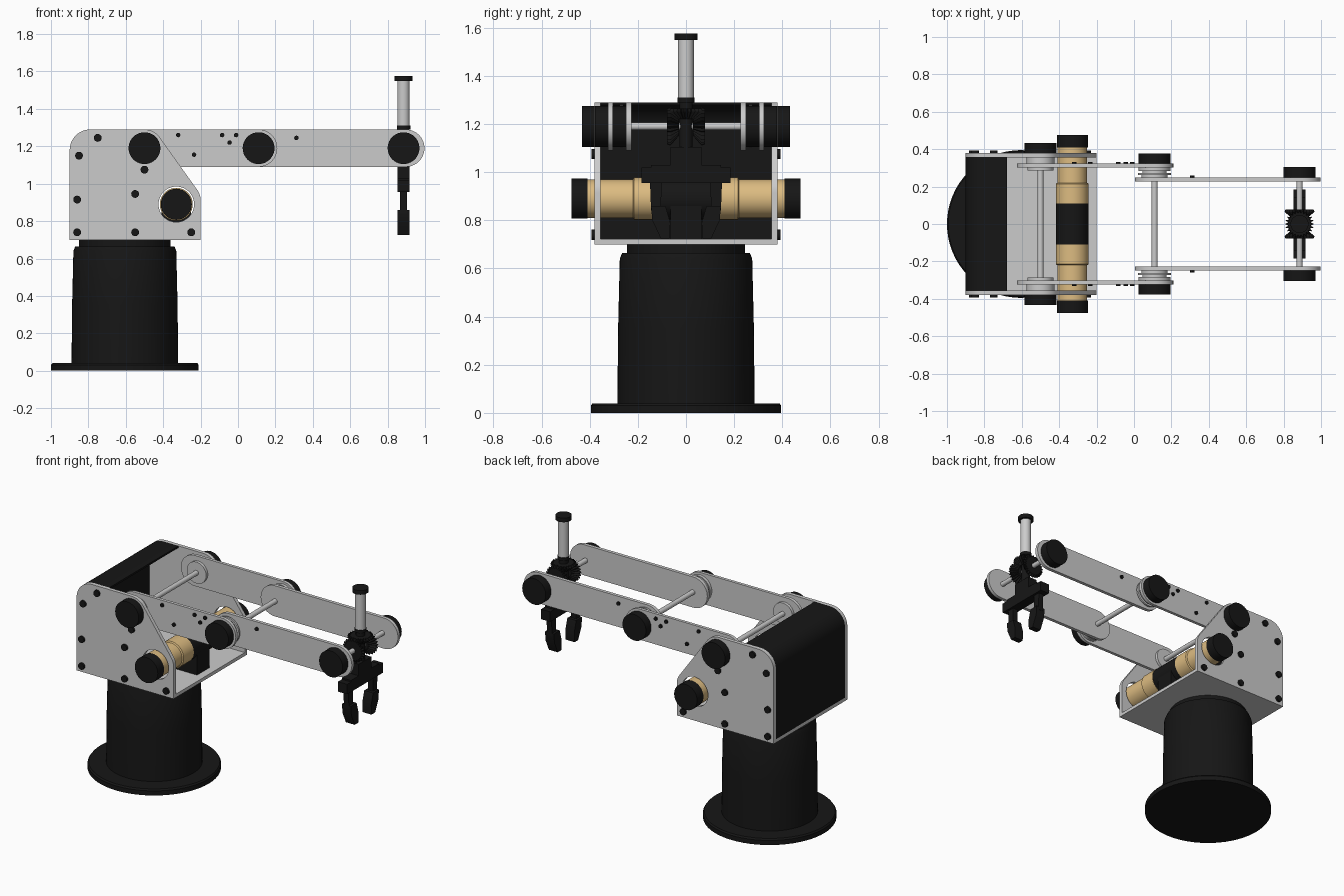
import bpy, bmesh
from math import sin, cos, pi, radians
from mathutils import Matrix, Vector

if "Cube" in bpy.data.objects:
    bpy.data.objects.remove(bpy.data.objects["Cube"])


def material(name, rgb):
    m = bpy.data.materials.new(name)
    m.diffuse_color = (*rgb, 1)
    m.use_nodes = True
    m.node_tree.nodes["Principled BSDF"].inputs["Base Color"].default_value = m.diffuse_color
    return m


BLACK = material("black", (0.008, 0.008, 0.008))
TAN = material("tan", (0.72, 0.5, 0.22))
ROT = {'z': Matrix(), 'y': Matrix.Rotation(-pi / 2, 4, 'X'), '-y': Matrix.Rotation(pi / 2, 4, 'X')}


def finish(bm, name, mat=None):
    bmesh.ops.recalc_face_normals(bm, faces=bm.faces)
    me = bpy.data.meshes.new(name)
    bm.to_mesh(me)
    bm.free()
    ob = bpy.data.objects.new(name, me)
    bpy.context.collection.objects.link(ob)
    if mat:
        me.materials.append(mat)
    return ob


def lathe(name, axis, centre, steps, mat=None, n=40, teeth=0):
    """Stack of rings (distance along axis, radius), capped; teeth makes gear rims."""
    bm = bmesh.new()
    n = teeth * 2 or n
    rings = []
    for d, r in steps:
        ring = []
        for i in range(n):
            q = r * (0.78 if teeth and i % 2 else 1)
            a = 2 * pi * i / n
            ring.append(bm.verts.new(Vector(centre) + ROT[axis] @ Vector((q * cos(a), q * sin(a), d))))
        rings.append(ring)
    for a, b in zip(rings, rings[1:]):
        for i in range(n):
            j = (i + 1) % n
            bm.faces.new((a[i], a[j], b[j], b[i]))
    bm.faces.new(rings[0])
    bm.faces.new(rings[-1])
    return finish(bm, name, mat)


def prism(name, loops, lo, hi, mat=None, plane='xz'):
    """Fill outline loops (the later ones are holes) and extrude them across the plane."""
    bm = bmesh.new()
    edges = []
    for loop in loops:
        vs = [bm.verts.new((u, lo, w) if plane == 'xz' else (lo, u, w)) for u, w in loop]
        edges += [bm.edges.new((vs[i - 1], vs[i])) for i in range(len(vs))]
    bmesh.ops.triangle_fill(bm, edges=edges, use_beauty=True)
    ext = bmesh.ops.extrude_face_region(bm, geom=bm.faces[:])
    move = (0, hi - lo, 0) if plane == 'xz' else (hi - lo, 0, 0)
    bmesh.ops.translate(bm, vec=move, verts=[v for v in ext['geom'] if isinstance(v, bmesh.types.BMVert)])
    return finish(bm, name, mat)


def box(name, x, y, z, mat=None):
    return prism(name, [[(x[0], z[0]), (x[1], z[0]), (x[1], z[1]), (x[0], z[1])]], y[0], y[1], mat)


def arc(cx, cz, r, a0, a1, n=12):
    return [(cx + r * cos(radians(a0 + (a1 - a0) * i / n)),
             cz + r * sin(radians(a0 + (a1 - a0) * i / n))) for i in range(n + 1)]


BX, AZ = -0.605, 1.19                       # base axis, arm height
SHOULDER, ELBOW, WRIST = -0.5, 0.11, 0.885
MX, MZ = -0.33, 0.89                        # motor axis

# Turntable base
lathe("base_flange", 'z', (BX, 0, 0), [(0, 0.395), (0.03, 0.395), (0.04, 0.388)], BLACK, 64)
lathe("base_column", 'z', (BX, 0, 0),
      [(0.03, 0.285), (0.35, 0.282), (0.64, 0.275), (0.665, 0.265), (0.665, 0.245), (0.70, 0.245)], BLACK, 64)

# Housing floor and curved rear cover
box("housing_floor", (-0.9, -0.2), (-0.36, 0.36), (0.70, 0.722))
cover = [(-0.9, 0.722)] + arc(-0.79, 1.18, 0.11, 180, 90) + [(-0.68, 1.29), (-0.68, 1.278)] \
    + arc(-0.79, 1.18, 0.098, 90, 180) + [(-0.888, 0.722)]
prism("rear_cover", [cover], -0.357, 0.357, BLACK)

side = [(-0.9, 0.70), (-0.2, 0.70)] + arc(-0.29, 0.913, 0.09, 0, 35, 5) \
    + arc(SHOULDER, AZ, 0.1, 35, 90, 8) + arc(-0.79, 1.18, 0.11, 90, 180)
hole = arc(MX, MZ, 0.095, 0, 350, 35)
upper = arc(-0.525, AZ, 0.1, 90, 270, 20) + arc(ELBOW, AZ, 0.1, -90, 90, 20)
fore = arc(0.105, AZ, 0.1, 90, 270, 20) + arc(0.897, AZ, 0.1, -90, 90, 20)
side_bolts = [(-0.75, 1.245), (-0.85, 1.15), (-0.86, 0.915), (-0.86, 0.74),
              (-0.55, 0.74), (-0.25, 0.74), (-0.55, 0.945), (-0.5, 1.075)]
arm_bolts = [(-0.32, 1.26), (-0.235, 1.155), (-0.085, 1.26), (-0.01, 1.26), (-0.045, 1.22)]

for s, tag in ((1, "left"), (-1, "right")):
    ax = 'y' if s > 0 else '-y'

    def disc(name, x, z, y0, y1, r, mat=None, n=40):
        return lathe(f"{name}_{tag}", ax, (x, 0, z), [(y0, r), (y1, r)], mat, n)

    # Plates: housing side, upper arm, forearm
    prism(f"housing_side_{tag}", [side, hole], s * 0.356, s * 0.38)
    prism(f"upper_arm_{tag}", [upper], s * 0.303, s * 0.323)
    prism(f"forearm_{tag}", [fore], s * 0.227, s * 0.249)

    # Joint knobs and the spacers behind them
    disc("shoulder_knob", SHOULDER, AZ, 0.38, 0.432, 0.085, BLACK)
    disc("elbow_knob", ELBOW, AZ, 0.323, 0.377, 0.085, BLACK)
    disc("wrist_knob", WRIST, AZ, 0.249, 0.305, 0.085, BLACK)
    disc("shoulder_spacer", SHOULDER, AZ, 0.323, 0.356, 0.075)
    disc("shoulder_washer", SHOULDER, AZ, 0.285, 0.303, 0.07)
    lathe(f"elbow_pulley_{tag}", ax, (ELBOW, 0, AZ),
          [(0.249, 0.07), (0.262, 0.07), (0.262, 0.088), (0.274, 0.088), (0.274, 0.065),
           (0.284, 0.065), (0.284, 0.085), (0.303, 0.085)])

    # Bolt heads
    for i, (x, z) in enumerate(side_bolts):
        disc(f"side_bolt_{i}", x, z, 0.378, 0.393, 0.021, BLACK, 16)
    for i, (x, z) in enumerate(arm_bolts):
        disc(f"arm_bolt_{i}", x, z, 0.322, 0.332, 0.012, BLACK, 12)
    disc("forearm_bolt", 0.312, 1.245, 0.248, 0.258, 0.012, BLACK, 12)

    # Drive motor: wide gearbox, narrower body, black end cap
    lathe(f"motor_{tag}", ax, (MX, 0, MZ),
          [(0.11, 0.088), (0.215, 0.088), (0.22, 0.08), (0.415, 0.08)], TAN)
    disc("motor_cap", MX, MZ, 0.41, 0.475, 0.083, BLACK)

    # Bevel gear on the wrist axle
    lathe(f"wrist_gear_{tag}", ax, (WRIST, 0, AZ),
          [(0.03, 0.04), (0.065, 0.08), (0.078, 0.075)], BLACK, teeth=24)

    # Gripper finger: slim upper link and tapered tip
    link = [(0.10, 0.97), (0.15, 0.97), (0.145, 0.84), (0.105, 0.84)]
    tip = [(0.085, 0.86), (0.145, 0.86), (0.14, 0.80), (0.105, 0.725), (0.068, 0.725), (0.065, 0.79)]
    for name, shape, w in (("finger_link", link, 0.018), ("finger_tip", tip, 0.032)):
        prism(f"{name}_{tag}", [[(s * y, z) for y, z in shape]], WRIST - w, WRIST + w, BLACK, 'yz')

# Motor mount between the two motors
lathe("motor_core", 'y', (MX, 0, MZ), [(-0.112, 0.086), (0.112, 0.086)], BLACK)
box("motor_mount", (MX - 0.08, MX + 0.08), (-0.065, 0.065), (0.72, 0.88), BLACK)

# Axles across each joint
for name, x, half in (("shoulder", SHOULDER, 0.31), ("elbow", ELBOW, 0.235), ("wrist", WRIST, 0.235)):
    lathe(f"{name}_axle", 'y', (x, 0, AZ), [(-half, 0.016), (half, 0.016)], n=20)

# Vertical wrist spindle with its bevel gear, tube and cap
C = (WRIST, 0, 0)
lathe("spindle_gear", 'z', C, [(1.22, 0.04), (1.252, 0.078), (1.265, 0.073)], BLACK, teeth=24)
lathe("spindle", 'z', C, [(1.05, 0.028), (1.29, 0.028), (1.29, 0.036), (1.31, 0.036)], BLACK, 24)
lathe("spindle_tube", 'z', C, [(1.31, 0.033), (1.55, 0.033)], n=32)
lathe("spindle_cap", 'z', C, [(1.548, 0.048), (1.575, 0.048)], BLACK, 32)

# Gripper body: centre block stepping out to the crossbar
body = [(0.185, 0.955), (0.185, 1.02), (0.145, 1.02), (0.145, 1.03), (0.065, 1.03), (0.065, 1.105)]
prism("gripper_body", [body + [(-y, z) for y, z in reversed(body)]], WRIST - 0.033, WRIST + 0.033, BLACK, 'yz')

# Smooth the round parts, keep the edges sharp
for ob in bpy.context.scene.objects:
    ob.select_set(True)
    bpy.context.view_layer.objects.active = ob
bpy.ops.object.shade_smooth_by_angle(angle=radians(30))
